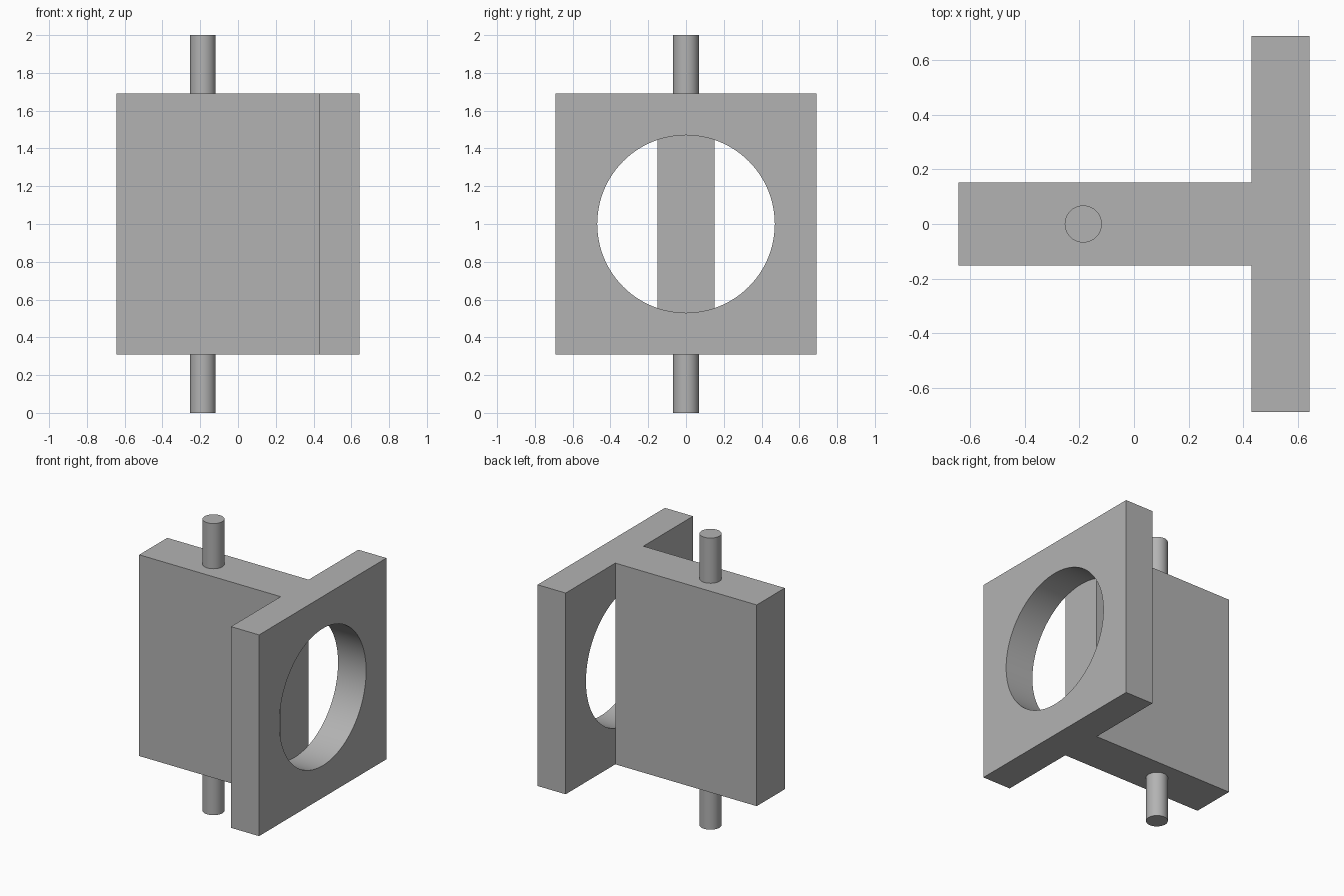
import bpy
import math

old = bpy.data.objects.get("Cube")
if old:
    bpy.data.objects.remove(old, do_unlink=True)

GREY = (0.45, 0.45, 0.45, 1.0)
metal = bpy.data.materials.new("plain_grey")
metal.use_nodes = True
metal.diffuse_color = GREY
metal.node_tree.nodes["Principled BSDF"].inputs["Base Color"].default_value = GREY

BOTTOM, TOP = 0.31, 1.69      # height range of both plates
JOINT = 0.43                  # where web meets flange
HALF_LENGTH = 0.643


def finish(obj, name):
    obj.name = obj.data.name = name
    obj.data.materials.clear()
    obj.data.materials.append(metal)
    return obj


def box(name, low, high):
    bpy.ops.mesh.primitive_cube_add(size=1)
    obj = bpy.context.object
    for v in obj.data.vertices:
        v.co = [a + (b - a) * (c + 0.5) for a, b, c in zip(low, high, v.co)]
    return finish(obj, name)


def cylinder(name, radius, depth, location, rotation=(0, 0, 0), sides=64):
    bpy.ops.mesh.primitive_cylinder_add(vertices=sides, radius=radius, depth=depth,
                                        location=location, rotation=rotation)
    bpy.ops.object.shade_smooth_by_angle(angle=math.radians(30))
    return finish(bpy.context.object, name)


# Central web
box("web_plate", (-HALF_LENGTH, -0.152, BOTTOM), (JOINT, 0.152, TOP))

# Cross flange with a round through-hole
flange = box("flange_plate", (JOINT, -0.69, BOTTOM), (HALF_LENGTH, 0.69, TOP))
cutter = cylinder("hole_cutter", 0.47, HALF_LENGTH - JOINT + 0.1,
                  ((JOINT + HALF_LENGTH) / 2, 0, 1), (0, math.pi / 2, 0), 96)
cutter.hide_render = True
cut = flange.modifiers.new("hole", 'BOOLEAN')
cut.operation = 'DIFFERENCE'
cut.solver = 'EXACT'
cut.object = cutter
bpy.ops.object.select_all(action='DESELECT')
flange.select_set(True)
bpy.context.view_layer.objects.active = flange
bpy.ops.object.modifier_apply(modifier=cut.name)
bpy.data.objects.remove(cutter, do_unlink=True)
bpy.ops.object.shade_smooth_by_angle(angle=math.radians(30))

# Pivot pins above and below the web
for name, low, high in (("lower_pin", 0, BOTTOM), ("upper_pin", TOP, 2)):
    cylinder(name, 0.068, high - low, (-0.186, 0, (low + high) / 2))
